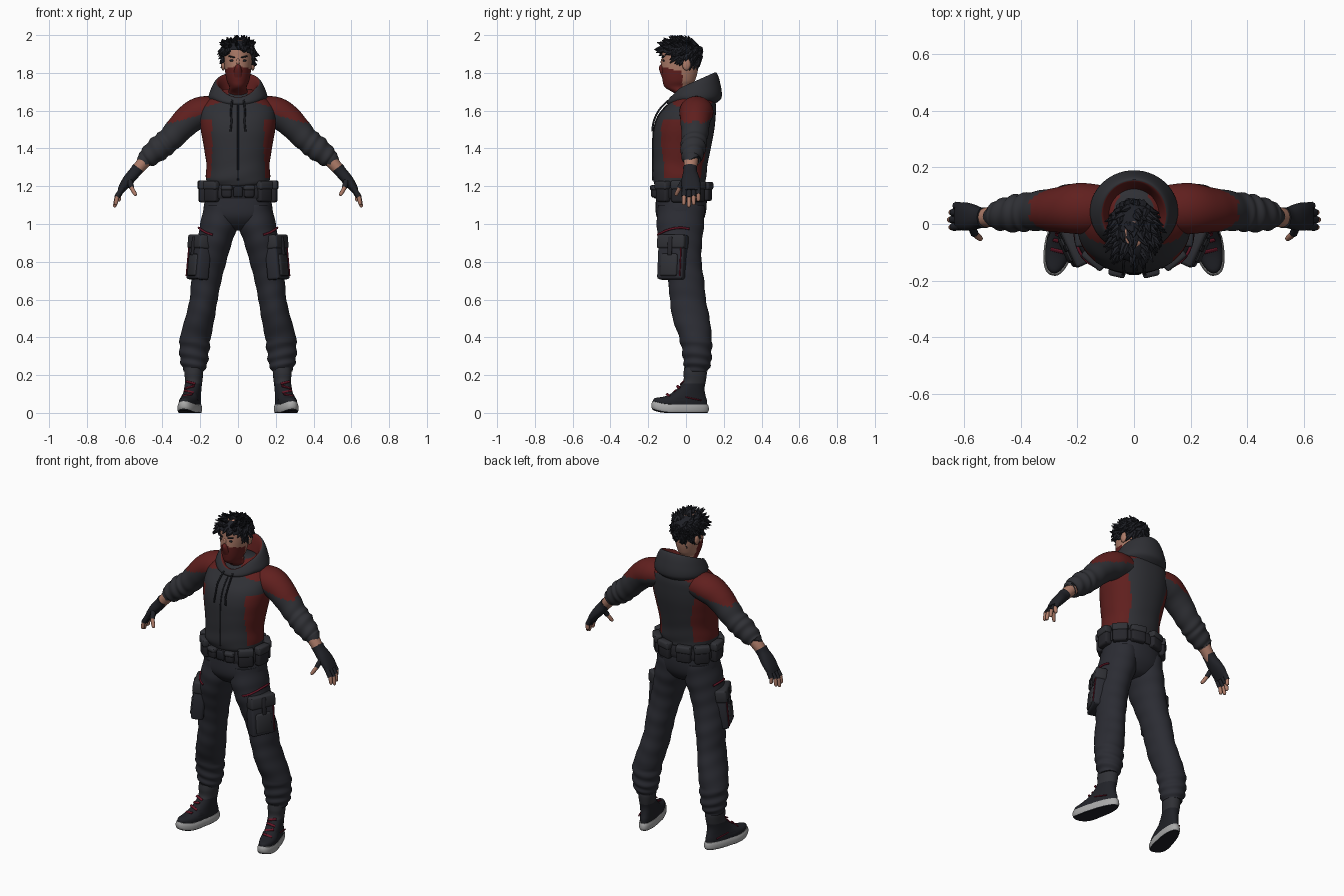
import bpy, bmesh, math, random
from mathutils import Vector, Matrix, Euler

random.seed(4)
cube = bpy.data.objects.get("Cube")
if cube:
    bpy.data.objects.remove(cube, do_unlink=True)

COLOURS = {
    "charcoal_cloth": (.029, .030, .036), "trouser_cloth": (.024, .025, .033),
    "dark_red_cloth": (.118, .014, .013), "crimson_trim": (.13, .008, .02),
    "skin": (.42, .20, .14), "hair_black": (.013, .014, .019),
    "glove_black": (.015, .016, .021), "sole_grey": (.40, .40, .40),
    "belt_leather": (.019, .019, .024)}
MATS = {}
for label, rgb in COLOURS.items():
    m = bpy.data.materials.new(label)
    m.use_nodes = True
    m.diffuse_color = (*rgb, 1)
    bsdf = m.node_tree.nodes["Principled BSDF"]
    bsdf.inputs["Base Color"].default_value = (*rgb, 1)
    bsdf.inputs["Roughness"].default_value = .8
    MATS[label] = m


def finish(bm, name, mats, both=False):
    """Turn the mesh into an object, or into a mirrored left and right pair."""
    bmesh.ops.recalc_face_normals(bm, faces=bm.faces[:])
    for f in bm.faces:
        f.smooth = True
    for e in bm.edges:
        e.smooth = len(e.link_faces) == 2 and e.calc_face_angle() < .8
    for side in (("left_", "right_") if both else ("",)):
        if side == "right_":
            for v in bm.verts:
                v.co.x *= -1
            bmesh.ops.reverse_faces(bm, faces=bm.faces[:])
        mesh = bpy.data.meshes.new(side + name)
        bm.to_mesh(mesh)
        for label in mats:
            mesh.materials.append(MATS[label])
        bpy.context.collection.objects.link(bpy.data.objects.new(side + name, mesh))
    bm.free()


def spline(rows, steps):
    """Smooth interpolation through rows of numbers."""
    out = []
    for i in range(len(rows) - 1):
        a, b, c, d = (rows[max(i - 1, 0)], rows[i], rows[i + 1], rows[min(i + 2, len(rows) - 1)])
        for s in range(steps):
            t = s / steps
            out.append([q + t / 2 * (r - p + t * (2 * p - 5 * q + 4 * r - w + t * (3 * (q - r) + w - p)))
                        for p, q, r, w in zip(a, b, c, d)])
    return out + [list(rows[-1])]


def loft(name, rows, mats, rule=None, ref=None, seg=40, steps=6, power=2,
         fold=None, place=None, both=False):
    """Skin elliptical rings (x, y, z, radius, radius); level rings unless ref is given."""
    bm, rings, rows = bmesh.new(), [], spline(rows, steps)
    pts = [Vector(r[:3]) for r in rows]
    for i, r in enumerate(rows):
        u, v = Vector((1, 0, 0)), Vector((0, 1, 0))
        if ref:
            t = (pts[min(i + 1, len(pts) - 1)] - pts[max(i - 1, 0)]).normalized()
            u = Vector(ref)
            u = (u - t * u.dot(t)).normalized()
            v = t.cross(u)
        ring = []
        for k in range(seg):
            ang = 2 * math.pi * k / seg
            c, s = (math.copysign(abs(w) ** (2 / power), w) for w in (math.cos(ang), math.sin(ang)))
            g = 1 + (fold(i / (len(rows) - 1), ang) if fold else 0)
            p = pts[i] + (u * r[3] * c + v * r[4] * s) * g
            ring.append(bm.verts.new(place(p) if place else p))
        rings.append(ring)
    for i in range(len(rings) - 1):
        for k in range(seg):
            n = (k + 1) % seg
            f = bm.faces.new((rings[i][k], rings[i][n], rings[i + 1][n], rings[i + 1][k]))
            if rule:
                f.material_index = int(rule(f.calc_center_median(), (i + .5) / (len(rings) - 1)))
    for cap, t in ((rings[0], 0), (rings[-1], 1)):
        f = bm.faces.new(cap)
        if rule:
            f.material_index = int(rule(f.calc_center_median(), t))
    finish(bm, name, mats, both)


def tube(name, pts, r, mat, both=False, ref=(1, 0, 0)):
    loft(name, [(*p, r, r) for p in pts], [mat], ref=ref, seg=8, steps=5, both=both)


def box(name, loc, size, mat, rot=(0, 0, 0), bevel=.008, both=False, place=None):
    bm = bmesh.new()
    bmesh.ops.create_cube(bm, size=1, matrix=Matrix.Diagonal((*size, 1)))
    bmesh.ops.bevel(bm, geom=bm.edges[:], offset=min(bevel, min(size) * .4), segments=2,
                    profile=.5, affect='EDGES')
    bm.transform(Matrix.Translation(loc) @ Euler(rot).to_matrix().to_4x4())
    for v in bm.verts:
        v.co = place(v.co) if place else v.co
    finish(bm, name, [mat], both)


def blob(name, loc, radii, mat, both=False):
    bm = bmesh.new()
    bmesh.ops.create_uvsphere(bm, u_segments=20, v_segments=12, radius=1,
                              matrix=Matrix.Translation(loc) @ Matrix.Diagonal((*radii, 1)))
    finish(bm, name, [mat], both)


# Head with neck and face mask
def mask_rule(c, t):
    return c.z < 1.72 or (c.y < -.02 and c.z < 1.815 + .25 * max(0, -c.y - .06))


loft("head", [(0, .03, 1.60, .065, .065), (0, .01, 1.68, .058, .06), (0, -.04, 1.722, .046, .07),
              (0, -.038, 1.76, .060, .086), (0, -.033, 1.82, .070, .097), (0, -.033, 1.88, .074, .095),
              (0, -.033, 1.94, .068, .088), (0, -.033, 1.975, .03, .04)],
     ["skin", "dark_red_cloth"], mask_rule, steps=8, seg=56)
loft("mask_nose", [(0, -.115, 1.775, .022, .012), (0, -.123, 1.81, .021, .017),
                   (0, -.124, 1.832, .015, .019), (0, -.116, 1.85, .009, .013)], ["dark_red_cloth"], seg=16)
blob("nose_bridge", (0, -.124, 1.858), (.010, .010, .02), "skin")
blob("ear", (.078, .002, 1.845), (.012, .022, .032), "skin", True)
blob("eye", (.031, -.118, 1.865), (.014, .006, .006), "hair_black", True)
box("eyebrow", (.033, -.121, 1.885), (.036, .012, .008), "hair_black", (0, -.2, .2), both=True)

# Hair cap cut along the hairline, with swept tufts
bm = bmesh.new()
centre, radii = Vector((0, -.03, 1.905)), Vector((.083, .108, .074))


def scalp(n):
    low = 1.6 if n.z < 0 else 1
    return centre + Vector((n.x * radii.x, n.y * radii.y, n.z * radii.z * low))


def above_hairline(p):
    return p.z > 1.90 - .65 * (p.y + .1)


bmesh.ops.create_uvsphere(bm, u_segments=40, v_segments=28, radius=1)
for v in bm.verts:
    v.co = scalp(v.co.copy())
bmesh.ops.delete(bm, geom=[f for f in bm.faces if not above_hairline(f.calc_center_median())],
                 context='FACES')
for i in range(230):
    n = Vector([random.gauss(0, 1) for _ in range(3)]).normalized()
    p = scalp(n)
    if not above_hairline(p):
        continue
    sweep = Vector((random.uniform(-.5, .5), -.7, .1 if n.z > .4 else -.6))
    d = (n * .55 + sweep * .8).normalized()
    length = random.uniform(.035, .055)
    bmesh.ops.create_cone(bm, cap_ends=True, segments=6, radius1=.016, radius2=.002, depth=length,
                          matrix=Matrix.Translation(p + d * length * .3) @ d.to_track_quat('Z', 'Y').to_matrix().to_4x4())
for v in bm.verts:
    v.co.z = min(v.co.z, 2)
finish(bm, "hair", ["hair_black"])


# Hoodie body with red side panels and yoke
def body_rule(c, t):
    x = abs(c.x)
    waist = abs(c.z - 1.42)
    edge = .135 if c.y < -.03 else .10 + .2 * max(0, c.z - 1.36)
    panel = 1.245 < c.z < 1.55 and x > edge + .05 * waist
    return panel or (x > .05 and c.z > 1.665 - .25 * x)


loft("hoodie_body", [(0, -.03, 1.20, .158, .13), (0, -.035, 1.235, .17, .14), (0, -.03, 1.32, .168, .145),
                     (0, -.02, 1.42, .183, .155), (0, -.01, 1.50, .197, .160), (0, .005, 1.57, .200, .152),
                     (0, .03, 1.63, .185, .128), (0, .045, 1.68, .13, .10), (0, .05, 1.715, .07, .06)],
     ["charcoal_cloth", "dark_red_cloth"], body_rule, seg=96, steps=8, power=2.2,
     fold=lambda t, a: .012 * math.sin(45 * t + 2 * math.sin(2 * a)) * max(0, 1 - 2.5 * t))
tube("zipper", [(0, -.175, 1.23), (0, -.176, 1.32), (0, -.176, 1.42), (0, -.170, 1.50),
                (0, -.148, 1.57), (0, -.10, 1.63)], .004, "glove_black")
tube("drawstring", [(.03, -.095, 1.655), (.037, -.145, 1.60), (.035, -.172, 1.54), (.04, -.178, 1.49)],
     .005, "glove_black", True)


# Lowered hood, lining in red
def hood_shape(p):
    p = p.copy()
    p.z += max(0, (p.z - 1.67) * 5.5) * (p.y - .035) - .5 * max(0, -p.y - .03)
    return p


loft("hood", [(0, .03, 1.62, .12, .10), (0, .045, 1.665, .155, .142), (0, .04, 1.715, .142, .14),
              (0, .035, 1.75, .118, .122), (0, .03, 1.73, .098, .106), (0, .03, 1.66, .078, .085)],
     ["charcoal_cloth", "dark_red_cloth"], lambda c, t: t > .63, seg=56, place=hood_shape)

# Sleeves pushed up the forearm, with red shoulder tops
loft("sleeve", [(.10, .055, 1.60, .08, .07), (.19, .055, 1.592, .09, .083), (.265, .05, 1.55, .08, .078),
                (.36, .045, 1.45, .068, .066), (.42, .037, 1.40, .065, .065), (.485, .03, 1.345, .050, .050),
                (.488, .03, 1.342, .035, .035)],
     ["charcoal_cloth", "dark_red_cloth"],
     lambda c, t: c.x < .37 and c.z > 1.575 - .25 * (c.x - .2),
     ref=(0, 1, 0), seg=56, steps=10, both=True,
     fold=lambda t, a: .055 * min(1, max(0, t - .35) * 4) * math.sin(58 * t + 1.6 * math.sin(a + 1)))
loft("forearm", [(.46, .03, 1.37, .04, .038), (.51, .025, 1.315, .036, .034), (.55, .02, 1.265, .03, .028)],
     ["skin"], ref=(0, 1, 0), seg=24, both=True)

# Half-finger gloves and hands
loft("glove", [(.528, .022, 1.298, .037, .033), (.545, .022, 1.275, .037, .031), (.575, .024, 1.24, .047, .03),
               (.602, .027, 1.205, .050, .025), (.622, .027, 1.175, .046, .018)],
     ["glove_black"], ref=(0, 1, 0), seg=28, both=True, power=2.3)
FINGERS = {"little": (.066, .63, 1.12), "ring": (.041, .648, 1.10),
           "middle": (.015, .654, 1.088), "index": (-.012, .648, 1.10), "thumb": (0, 0, 0)}
for label, (y, x, z) in FINGERS.items():
    a, b = Vector((.612, y * .9 + .003, 1.19)), Vector((x, y, z))
    if label == "thumb":
        a, b = Vector((.575, -.008, 1.235)), Vector((.54, -.055, 1.15))
    m = a.lerp(b, .55) + Vector((.008, 0, .004))
    tube(label + "_finger_sleeve", [a, a.lerp(m, .5), m], .0145, "glove_black", True, (0, 1, .1))
    loft(label + "_fingertip", [(*a.lerp(m, .7), .011, .011), (*m, .0115, .0115), (*m.lerp(b, .8), .010, .010),
                               (*b, .004, .004)], ["skin"], ref=(0, 1, .1), seg=10, both=True)

# Trousers
loft("trouser_seat", [(0, -.025, 1.22, .155, .125), (0, -.025, 1.12, .177, .135), (0, -.028, 1.04, .18, .128),
                      (0, -.025, .985, .12, .09), (0, -.02, .965, .05, .05)], ["trouser_cloth"], power=2.2)
loft("trouser_leg", [(.09, -.025, 1.10, .088, .122), (.10, -.03, 1.0, .10, .125), (.125, -.03, .90, .092, .115),
                     (.148, -.018, .80, .086, .10), (.168, 0, .70, .08, .096), (.182, .01, .60, .074, .095),
                     (.202, .027, .50, .078, .098), (.225, .05, .40, .082, .086), (.232, .058, .32, .078, .078),
                     (.232, .06, .26, .070, .072), (.232, .056, .218, .052, .058)],
     ["trouser_cloth"], both=True, seg=48, steps=8,
     fold=lambda t, a: (.014 if t < .72 else .05) * math.sin(70 * t + 2 * math.sin(a + 2)))
tube("thigh_piping", [(.108 + .1 * math.cos(a), -.03 + .124 * math.sin(a), .96 + .02 * math.cos(a * 2))
                      for a in (-1.3, -.95, -.6, -.25, .1, .4)], .006, "crimson_trim", True, (0, 0, 1))

# Cargo pockets: body, flap, piping
turn = Euler((0, -.10, -.43))
pocket = Vector((.205, -.07, .83))
for part, off, size, mat in (
        ("cargo_pocket", (0, 0, -.01), (.07, .15, .23), "trouser_cloth"),
        ("cargo_flap", (.008, 0, .075), (.07, .16, .075), "charcoal_cloth"),
        ("cargo_front_panel", (.03, -.005, -.05), (.03, .10, .12), "charcoal_cloth"),
        ("cargo_piping", (.036, .062, -.03), (.008, .007, .16), "crimson_trim"),
        ("cargo_strap", (.042, 0, .05), (.012, .025, .10), "belt_leather")):
    o = Vector(off)
    o.rotate(turn)
    box(part, pocket + o, size, mat, turn, .012, True)

# Belt, buckle and pouches
loft("belt", [(0, -.025, z, r, r - .04) for z, r in ((1.135, .17), (1.14, .184), (1.20, .18), (1.205, .165))],
     ["belt_leather"], steps=3, power=2.2)
box("belt_buckle", (0, -.17, 1.17), (.05, .02, .055), "glove_black")
for i, (deg, w, h) in enumerate(((-72, .055, .065), (-42, .085, .11), (-4, .085, .115),
                                 (36, .085, .11), (70, .085, .10))):
    a = math.radians(deg)
    c, s = math.cos(a), math.sin(a)
    rz = math.atan2(s / .14, c / .185)
    spot = Vector((.185 * c, -.025 + .142 * s, 1.172))
    out = Vector((math.cos(rz), math.sin(rz), 0)) * .005
    box(f"belt_pouch_{i + 1}", spot, (.045, w, h), "belt_leather", (0, 0, rz), .012, True)
    box(f"belt_pouch_flap_{i + 1}", spot + out + Vector((0, 0, h * .3)), (.045, w + .006, h * .42),
        "charcoal_cloth", (0, 0, rz), .01, True)

# Boots, built straight then toed out
toe_out = Matrix.Translation((.245, 0, 0)) @ Matrix.Rotation(.24, 4, 'Z')


def foot(p):
    p = p.copy()
    ball = max(0, -p.y - .09)
    p.x *= 1.08 if p.y < -.05 else 1 - max(0, p.y) * .8
    p.z += 2 * ball * ball
    return toe_out @ p


loft("boot_sole", [(0, -.032, 0, .046, .148), (0, -.032, .012, .050, .155), (0, -.032, .03, .050, .155),
                   (0, -.032, .045, .046, .150)], ["sole_grey", "glove_black"], lambda c, t: t < .2,
     steps=4, power=2.4, place=foot, both=True)
loft("boot_upper", [(0, -.032, .035, .045, .147), (0, -.028, .065, .046, .142), (0, .005, .095, .044, .10),
                    (0, .028, .13, .044, .072), (0, .047, .17, .046, .06), (0, .05, .21, .050, .062),
                    (0, .05, .24, .047, .058)], ["glove_black", "charcoal_cloth"],
     lambda c, t: t > .6, power=2.2, place=foot, both=True)
for i, (y, z) in enumerate(((-.098, .094), (-.064, .113), (-.042, .137), (-.022, .160))):
    box(f"boot_lace_{i + 1}", (0, y, z), (.052, .014, .007), "crimson_trim", (.7, .25 * (-1) ** i, 0),
        .003, True, foot)
box("heel_stripe", (.044, .03, .075), (.008, .09, .007), "crimson_trim", (-.2, 0, 0), .003, True, foot)
